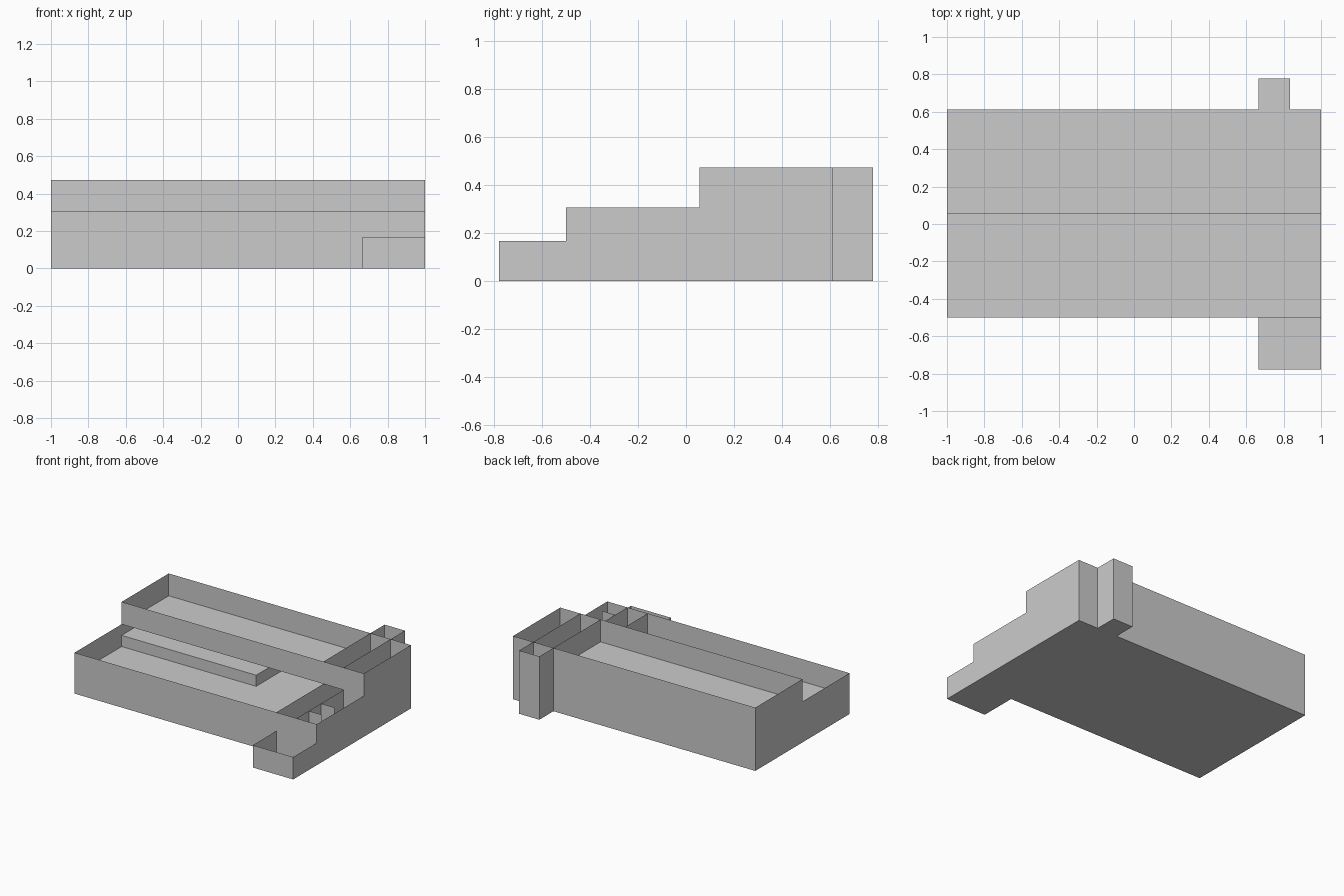
import bpy

if "Cube" in bpy.data.objects:
    bpy.data.objects.remove(bpy.data.objects["Cube"])

U = 1 / 18                      # planning module of the building
X0, XA, XB, X1 = -1, 12 * U, 15 * U, 1                  # side walls and corridor partitions
YP, YF, YM, YB, YS = -14 * U, -9 * U, U, 11 * U, 14 * U  # porch, front, middle, back, shaft
Z1, ZP, Z2, Z3 = 2.5 * U, 3 * U, 5.5 * U, 8.5 * U       # first floor, porch top, second floor, top


def sheet(name, pts):
    """Thin single-sheet polygon."""
    me = bpy.data.meshes.new(name)
    me.from_pydata(pts, [], [range(len(pts))])
    ob = bpy.data.objects.new(name, me)
    bpy.context.collection.objects.link(ob)
    return ob


def wall(name, p, q, z0, z1):
    return sheet(name, [(*p, z0), (*q, z0), (*q, z1), (*p, z1)])


def side(name, x, profile):
    return sheet(name, [(x, y, z) for y, z in profile])


def floor(name, z, outline):
    return sheet(name, [(x, y, z) for x, y in outline])


# Stepped outer side walls
step = [(YM, Z2), (YM, Z3), (YB, Z3), (YB, 0)]
side("west_wall", X0, [(YF, 0), (YF, Z2)] + step)
side("east_wall", X1, [(YP, 0), (YP, ZP), (YF, ZP), (YF, Z2)] + step)

# Front and back walls, and the upper wall between the two roof levels
wall("front_wall", (X0, YF), (X1, YF), 0, Z2)
wall("back_wall", (X0, YB), (X1, YB), 0, Z3)
wall("upper_front_wall", (X0, YM), (X1, YM), Z2, Z3)
wall("small_room_end_wall", (XB, YM), (X1, YM), Z1, Z2)

# Rear shaft and front porch, both open at the top
for label, x in (("west", XA), ("east", XB)):
    wall(f"shaft_{label}_wall", (x, YB), (x, YS), 0, Z3)
wall("shaft_back_wall", (XA, YS), (XB, YS), 0, Z3)
wall("porch_front_wall", (XA, YP), (X1, YP), 0, ZP)
wall("porch_west_wall", (XA, YP), (XA, YF), 0, ZP)

# Floors
shaft = [(XB, YB), (XB, YS), (XA, YS), (XA, YB)]
floor("ground_floor", 0, [(X0, YF), (XA, YF), (XA, YP), (X1, YP), (X1, YB)]
      + shaft + [(X0, YB)])
floor("first_floor", Z1, [(X0, YF), (X1, YF), (X1, YB)] + shaft + [(X0, YB)])
floor("second_floor", Z2, [(X0, YM), (X1, YM), (X1, YB)] + shaft + [(X0, YB)])

# Corridor partitions, stepped like the side walls
for label, x in (("west", XA), ("east", XB)):
    side(f"corridor_{label}_partition", x,
         [(YF, Z1), (YF, Z2), (YM, Z2), (YM, Z3), (YB, Z3), (YB, Z1)])

# Short dividers of the small rooms
for i in (1, 2):
    y = YF + i * 2.6 * U
    wall(f"room_divider_{i}", (XB, y), (XB + 2 * U, y), Z1, Z2)

# Raised platform under the upper storey
ZS, XS = Z1 + 1.5 * U, 2 * U
floor("platform_top", ZS, [(X0, YM), (XS, YM), (XS, YB), (X0, YB)])
wall("platform_front", (X0, YM), (XS, YM), Z1, ZS)
wall("platform_end", (XS, YM), (XS, YB), Z1, ZS)
